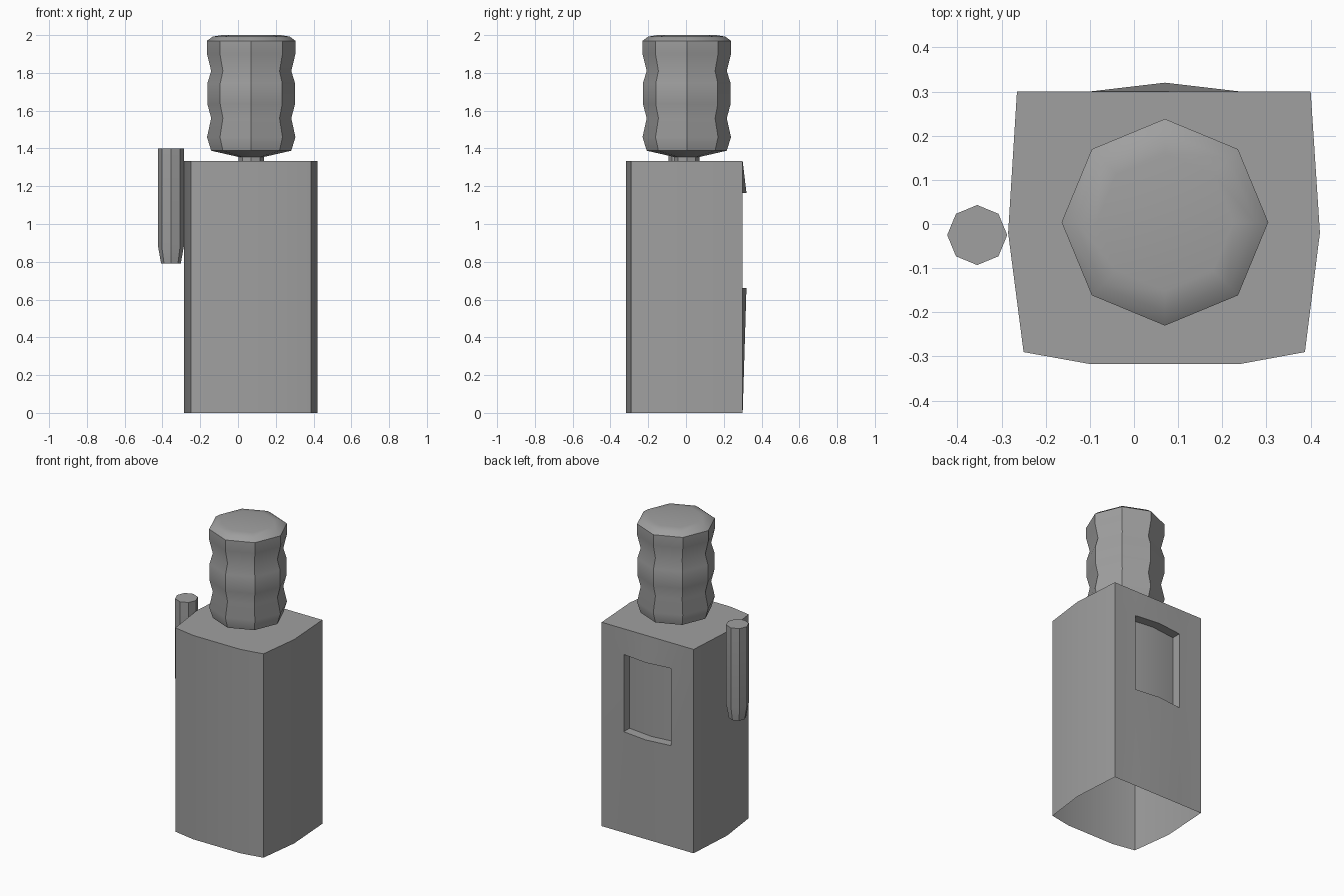
import bpy, bmesh
from math import cos, sin, pi, radians

cube = bpy.data.objects.get("Cube")
if cube:
    bpy.data.objects.remove(cube, do_unlink=True)

grey = bpy.data.materials.new("plain_grey")
grey.use_nodes = True
colour = (0.35, 0.35, 0.35, 1)
grey.diffuse_color = colour
grey.node_tree.nodes["Principled BSDF"].inputs["Base Color"].default_value = colour


def finish(name, bm):
    bmesh.ops.recalc_face_normals(bm, faces=bm.faces)
    mesh = bpy.data.meshes.new(name)
    bm.to_mesh(mesh)
    bm.free()
    mesh.materials.append(grey)
    obj = bpy.data.objects.new(name, mesh)
    bpy.context.collection.objects.link(obj)
    bpy.ops.object.select_all(action='DESELECT')
    obj.select_set(True)
    bpy.context.view_layer.objects.active = obj
    bpy.ops.object.shade_smooth_by_angle(angle=radians(30))
    return obj


def skin(bm, rings, skip=()):
    """Join matching rings of vertices with quads; return the skipped cells' faces."""
    kept = []
    for j in range(len(rings) - 1):
        low, high = rings[j], rings[j + 1]
        n = len(low)
        for i in range(n):
            k = (i + 1) % n
            face = bm.faces.new((low[i], low[k], high[k], high[i]))
            if (i, j) in skip:
                kept.append(face)
    return kept


def lathe(name, centre, profile, sides=8):
    """Eight-sided turned part from (radius, height) pairs, capped at both ends."""
    bm = bmesh.new()
    rings = [[bm.verts.new((centre[0] + r * cos(2 * pi * i / sides),
                            centre[1] + r * sin(2 * pi * i / sides), z))
              for i in range(sides)] for r, z in profile]
    skin(bm, rings)
    bm.faces.new(rings[0][::-1])
    bm.faces.new(rings[-1])
    return finish(name, bm)


# Cabinet: bowed outline, open underneath, back swelling around the niche
outline = [(0.40, 0.30), (0.24, 0.30), (0.07, 0.30), (-0.10, 0.30), (-0.265, 0.30),
           (-0.285, -0.02), (-0.25, -0.29), (-0.10, -0.317), (0.24, -0.317),
           (0.387, -0.29), (0.421, -0.02)]
levels = [0, 0.66, 1.165, 1.333]
bm = bmesh.new()
rings = [[bm.verts.new((x, y, z)) for x, y in outline] for z in levels]
for ring in rings[1:3]:
    ring[2].co.y = 0.32
niche = skin(bm, rings, skip={(1, 1), (2, 1)})
bm.faces.new(rings[-1])

# Niche pushed into the back
inner = bmesh.ops.extrude_face_region(bm, geom=niche)["geom"]
for v in inner:
    if isinstance(v, bmesh.types.BMVert):
        v.co.y -= 0.06
bmesh.ops.delete(bm, geom=[f for f in niche if f.is_valid], context='FACES_ONLY')
finish("cabinet", bm)

# Bottle standing upside down on its neck
lathe("bottle", (0.07, 0.004), [
    (0.067, 1.333), (0.067, 1.355), (0.212, 1.388), (0.234, 1.46), (0.212, 1.56),
    (0.232, 1.635), (0.232, 1.745), (0.212, 1.81), (0.234, 1.90), (0.234, 1.97),
    (0.204, 1.992), (0.155, 2.0)])

# Cup holder tube at the side
lathe("cup_holder", (-0.355, -0.025), [(0.052, 0.79), (0.068, 0.88), (0.068, 1.40)])
